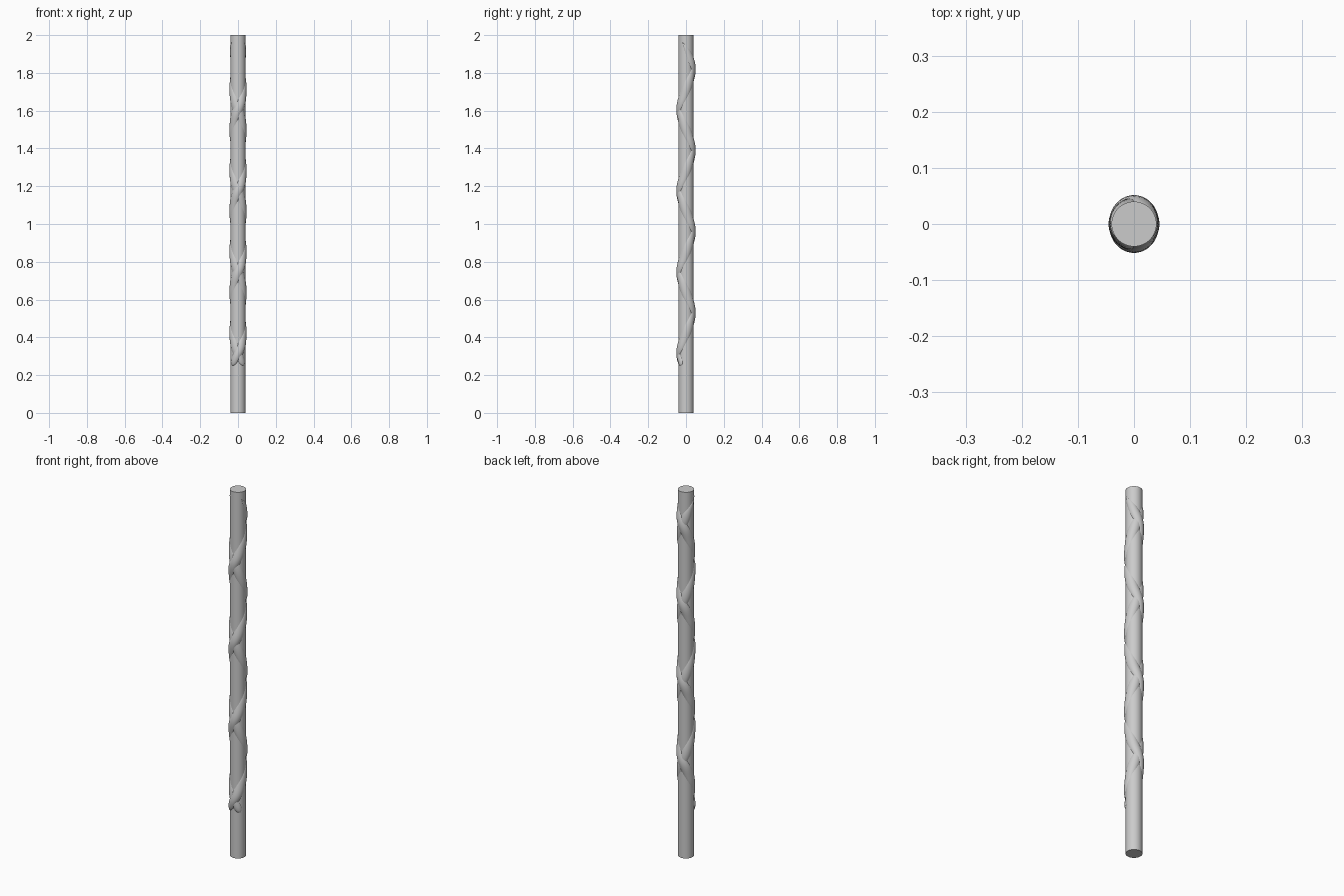
import bpy, bmesh, math

if "Cube" in bpy.data.objects:
    bpy.data.objects.remove(bpy.data.objects["Cube"])

PITCH = 0.43      # height of one full turn
CROSS = 0.315     # height of the first front crossing
Z0, Z1 = 0.25, 1.965
N, M = 260, 12


def finish(name, bm):
    bmesh.ops.recalc_face_normals(bm, faces=bm.faces)
    me = bpy.data.meshes.new(name)
    bm.to_mesh(me)
    bm.free()
    ob = bpy.data.objects.new(name, me)
    bpy.context.collection.objects.link(ob)
    bpy.context.view_layer.objects.active = ob
    ob.select_set(True)
    bpy.ops.object.shade_smooth_by_angle(angle=math.radians(40))
    ob.select_set(False)


# Straight round shaft
bm = bmesh.new()
bmesh.ops.create_cone(bm, cap_ends=True, segments=48, radius1=0.04, radius2=0.04, depth=2)
bmesh.ops.translate(bm, verts=bm.verts, vec=(0, 0, 1))
finish("shaft", bm)


def vine(name, side, over_front):
    """Flattened strand wound round the shaft; it humps over the other at crossings."""
    bm = bmesh.new()
    rows = []
    slope = math.atan2(PITCH, 2 * math.pi * 0.042)
    for i in range(N + 1):
        z = Z0 + (Z1 - Z0) * i / N
        turn = (z - CROSS) / PITCH
        a, b = z - Z0, Z1 - z
        # rounded lower end, tapering upper end
        start = math.sqrt(max(0.0, 1 - (1 - min(1, a / 0.03)) ** 2))
        end = math.sin(math.pi / 2 * min(1, b / 0.14))
        half = (0.019 + 0.010 * min(1, a / 0.1)) * start * end + 0.0005
        # distance to nearest crossing, in half turns
        k = round(turn * 2)
        d = turn * 2 - k
        over = (k % 2 == 0) == over_front
        hump = math.cos(math.pi / 2 * min(1, abs(d) / 0.42)) ** 2
        height = (0.0068 + (0.0062 if over else 0.002) * hump) * (0.35 + 0.65 * min(start, end))
        row = []
        for j in range(M + 1):
            s = -1 + 2 * j / M
            r = 0.0385 + height * (1 - s * s) ** 0.8
            off = s * half
            # offset across the strand direction on the unrolled shaft
            ang = side * (2 * math.pi * turn + off * math.sin(slope) / 0.042) - math.pi / 2
            zz = z - off * math.cos(slope)
            row.append(bm.verts.new((r * math.cos(ang), r * math.sin(ang), zz)))
        rows.append(row)
    for p, q in zip(rows, rows[1:]):
        for j in range(M):
            bm.faces.new((p[j], p[j + 1], q[j + 1], q[j]))
        bm.faces.new((p[M], p[0], q[0], q[M]))
    bm.faces.new(rows[0])
    bm.faces.new(rows[-1])
    finish(name, bm)


# Two strands winding in opposite directions
vine("right_hand_vine", 1, True)
vine("left_hand_vine", -1, False)
